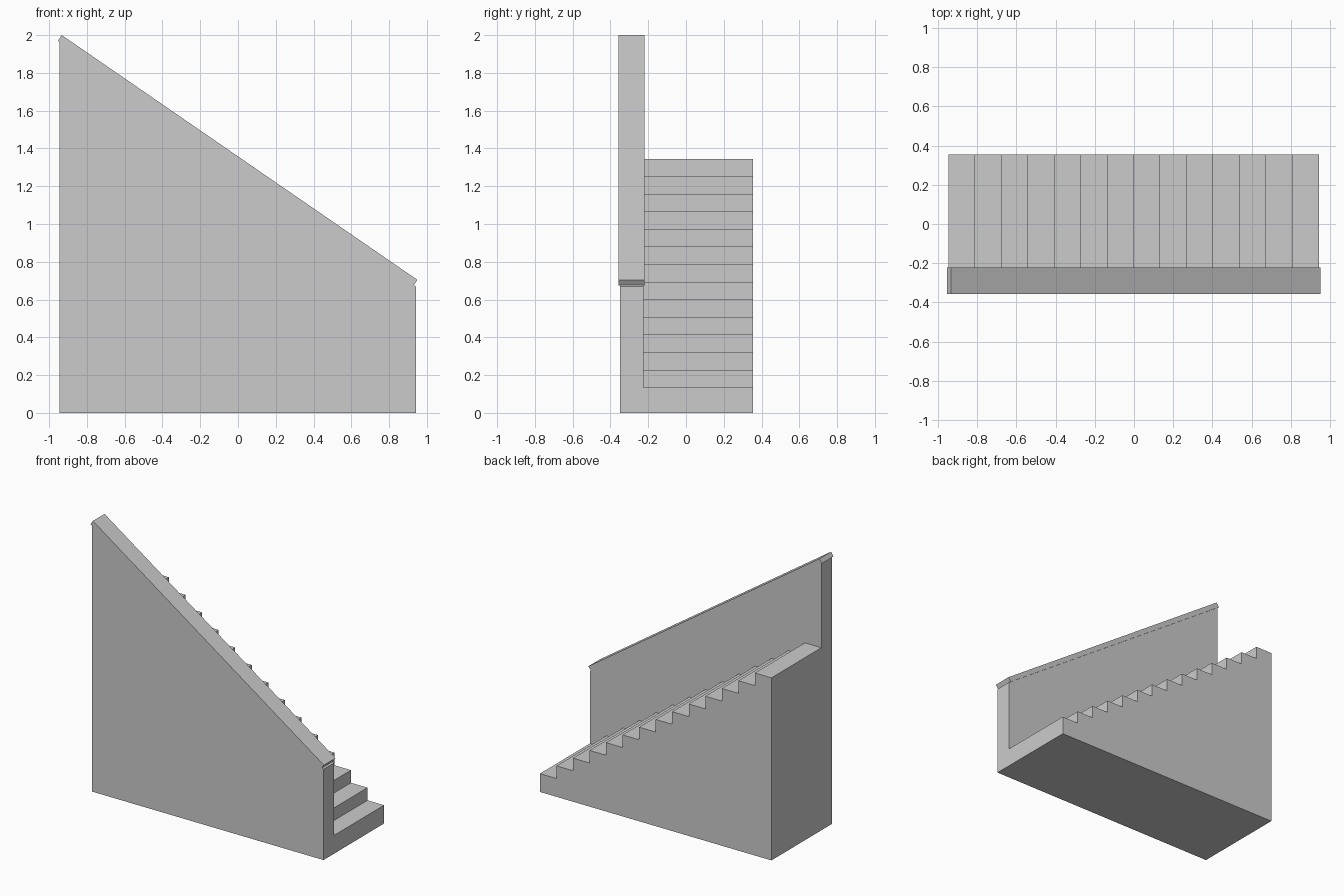
import bpy
import bmesh

cube = bpy.data.objects.get("Cube")
if cube:
    bpy.data.objects.remove(cube, do_unlink=True)

GREY = (0.6, 0.6, 0.6, 1)
mat = bpy.data.materials.new("light grey")
mat.use_nodes = True
mat.diffuse_color = GREY
mat.node_tree.nodes["Principled BSDF"].inputs["Base Color"].default_value = GREY


def extrude_profile(name, profile, y0, y1):
    """Solid made by sweeping an x-z outline from y0 to y1."""
    bm = bmesh.new()
    face = bm.faces.new([bm.verts.new((x, y0, z)) for x, z in profile])
    swept = bmesh.ops.extrude_face_region(bm, geom=[face])["geom"]
    verts = [g for g in swept if isinstance(g, bmesh.types.BMVert)]
    bmesh.ops.translate(bm, verts=verts, vec=(0, y1 - y0, 0))
    bmesh.ops.recalc_face_normals(bm, faces=bm.faces)
    mesh = bpy.data.meshes.new(name)
    bm.to_mesh(mesh)
    bm.free()
    mesh.materials.append(mat)
    obj = bpy.data.objects.new(name, mesh)
    bpy.context.collection.objects.link(obj)
    return obj


LEFT, RIGHT = -0.945, 0.942
WALL_FRONT, WALL_BACK = -0.35, -0.226
STEPS_BACK = 0.355
STEPS = 14
FIRST, RISE = 0.135, 0.0931
tread = (RIGHT - LEFT) / STEPS

# Solid steps, each reaching the ground, climbing towards -x
for i in range(STEPS):
    x1 = RIGHT - i * tread
    x0 = x1 - tread
    top = FIRST + i * RISE
    extrude_profile(f"step_{i + 1}", [(x0, 0), (x1, 0), (x1, top), (x0, top)],
                    WALL_BACK, STEPS_BACK)

# Side wall with a sloping top
extrude_profile("side_wall",
                [(LEFT, 0), (RIGHT, 0), (RIGHT, 0.668), (LEFT, 1.965)],
                WALL_FRONT, WALL_BACK)

# Sloping cap that overhangs the wall a little on both sides
extrude_profile("wall_cap",
                [(-0.953, 1.97), (0.93, 0.675), (0.95, 0.704), (-0.933, 2.0)],
                WALL_FRONT - 0.007, WALL_BACK + 0.005)
